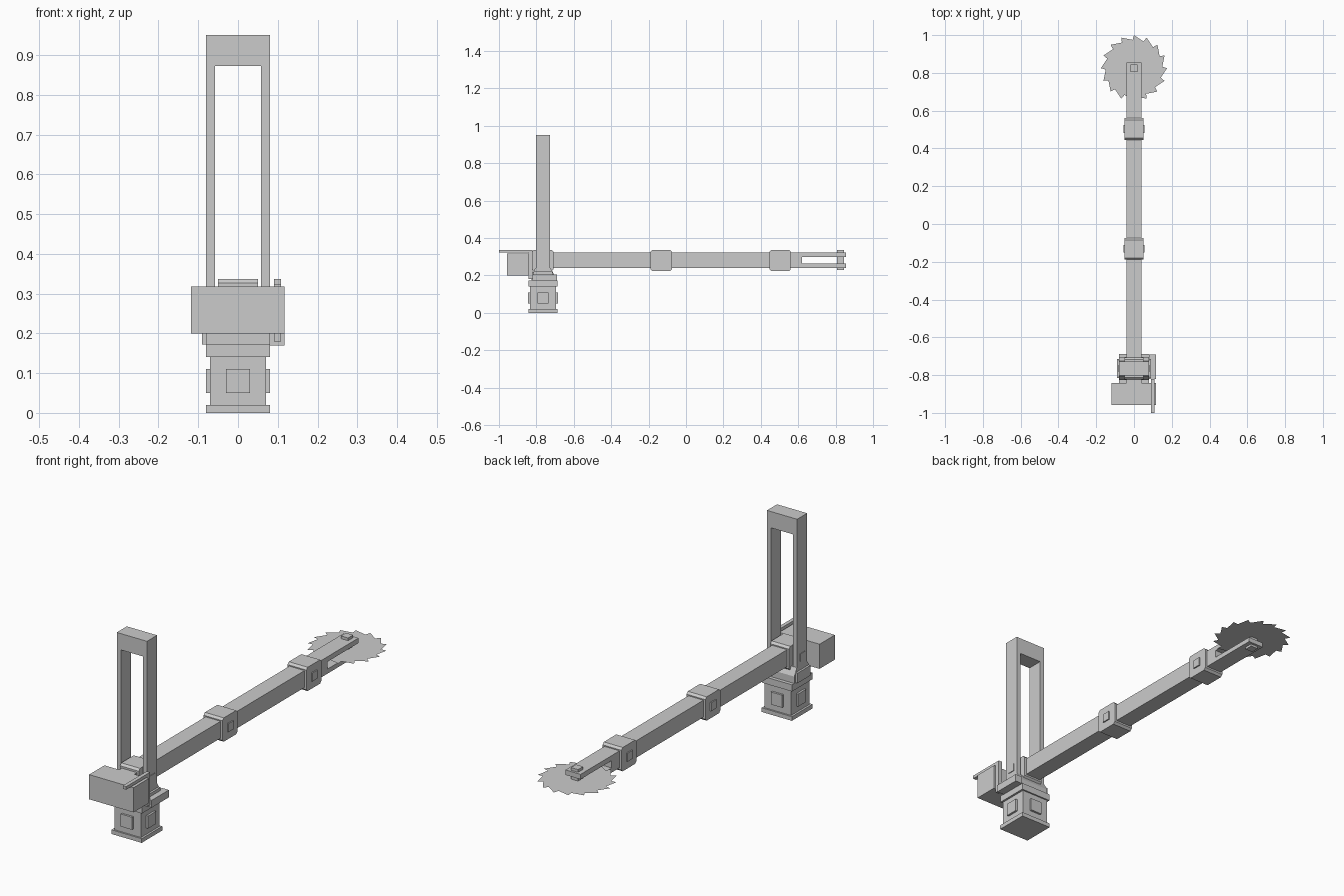
import bpy, bmesh, math

if "Cube" in bpy.data.objects:
    bpy.data.objects.remove(bpy.data.objects["Cube"])

PY = -0.765   # y of the tower / base axis
AZ = 0.28     # height of the arm axis


def mesh_object(name, verts, faces):
    me = bpy.data.meshes.new(name)
    me.from_pydata(verts, [], faces)
    bm = bmesh.new()
    bm.from_mesh(me)
    if len(bm.faces) > 1:
        bmesh.ops.recalc_face_normals(bm, faces=bm.faces)
    bm.to_mesh(me)
    bm.free()
    ob = bpy.data.objects.new(name, me)
    bpy.context.collection.objects.link(ob)
    return ob


def extrude_x(name, profile, x0, x1):
    """Closed (y, z) profile extruded along x."""
    n = len(profile)
    verts = [(x, y, z) for x in (x0, x1) for y, z in profile]
    faces = [tuple(range(n)), tuple(range(n, 2 * n))]
    faces += [(i, (i + 1) % n, n + (i + 1) % n, n + i) for i in range(n)]
    return mesh_object(name, verts, faces)


def box(name, x0, x1, y0, y1, z0, z1):
    return extrude_x(name, [(y0, z0), (y1, z0), (y1, z1), (y0, z1)], x0, x1)


def chamfer_profile(cy, cz, h, c):
    """Square with chamfered corners."""
    q = [(h, h - c), (h - c, h), (c - h, h), (-h, h - c),
         (-h, c - h), (c - h, -h), (h - c, -h), (h, c - h)]
    return [(cy + a, cz + b) for a, b in q]


# Base column with square bosses on all four sides
box("base_foot", -0.08, 0.08, PY - 0.078, PY + 0.078, 0, 0.02)
box("base_column", -0.07, 0.07, PY - 0.07, PY + 0.07, 0.02, 0.14)
box("base_side_bosses", -0.08, 0.08, PY - 0.03, PY + 0.03, 0.05, 0.11)
box("base_front_back_bosses", -0.03, 0.03, PY - 0.08, PY + 0.08, 0.05, 0.11)
box("base_cap", -0.08, 0.08, PY - 0.077, PY + 0.077, 0.14, 0.172)

# Turntable block with sloped shoulders and side pads
extrude_x("swivel_block", [(PY - 0.06, 0.17), (PY + 0.06, 0.17), (PY + 0.06, 0.205),
                           (PY + 0.04, 0.24), (PY - 0.04, 0.24), (PY - 0.06, 0.205)],
          -0.08, 0.08)
box("swivel_pads", -0.09, 0.09, PY - 0.05, PY + 0.05, 0.172, 0.22)

# Tall open tower frame
for s, side in ((-1, "left"), (1, "right")):
    x0, x1 = sorted((s * 0.058, s * 0.08))
    box("tower_leg_" + side, x0, x1, PY - 0.038, PY + 0.038, 0.2, 0.872)
box("tower_crossbar", -0.08, 0.08, PY - 0.038, PY + 0.038, 0.872, 0.95)
box("tower_pivot", -0.083, 0.083, PY - 0.018, PY + 0.018, AZ - 0.018, AZ + 0.018)

# Arm beam ending in a fork
extrude_x("arm_beam", [(PY, 0.241), (0.855, 0.241), (0.855, 0.263), (0.62, 0.263),
                       (0.62, 0.298), (0.855, 0.298), (0.855, 0.322), (PY, 0.322)],
          -0.04, 0.04)

# Chamfered joints with pivot bosses
for i, y in enumerate((PY, -0.132, 0.503)):
    extrude_x("arm_joint_%d" % i, chamfer_profile(y, AZ, 0.057, 0.01), -0.05, 0.05)
    box("joint_pivot_%d" % i, -0.056, 0.056, y - 0.02, y + 0.02, AZ - 0.02, AZ + 0.02)

# Counterweight behind the tower
box("counterweight", -0.118, 0.117, -0.958, -0.842, 0.2, 0.318)
box("counterweight_neck", -0.04, 0.04, -0.842, -0.8, 0.241, 0.318)

# Control lever on the right side
box("lever_mount", 0.08, 0.117, -0.82, -0.69, 0.17, 0.205)
extrude_x("lever", [(-1.0, 0.322), (-0.842, 0.322), (-0.842, 0.18), (-0.82, 0.18),
                    (-0.82, 0.337), (-1.0, 0.337)], 0.09, 0.108)

# Saw axle and flat toothed blade
BY, TEETH = 0.825, 16
box("saw_axle", -0.019, 0.019, BY - 0.019, BY + 0.019, 0.23, 0.335)
rim = []
for i in range(TEETH):
    a = math.tau * i / TEETH + math.pi / 2
    for r, d in ((0.175, 0.0), (0.15, 0.05)):
        rim.append((r * math.cos(a + d), BY + r * math.sin(a + d), AZ))
n = len(rim)
mesh_object("saw_blade", rim + [(0, BY, AZ)],
            [(i, (i + 1) % n, n) for i in range(n)])
